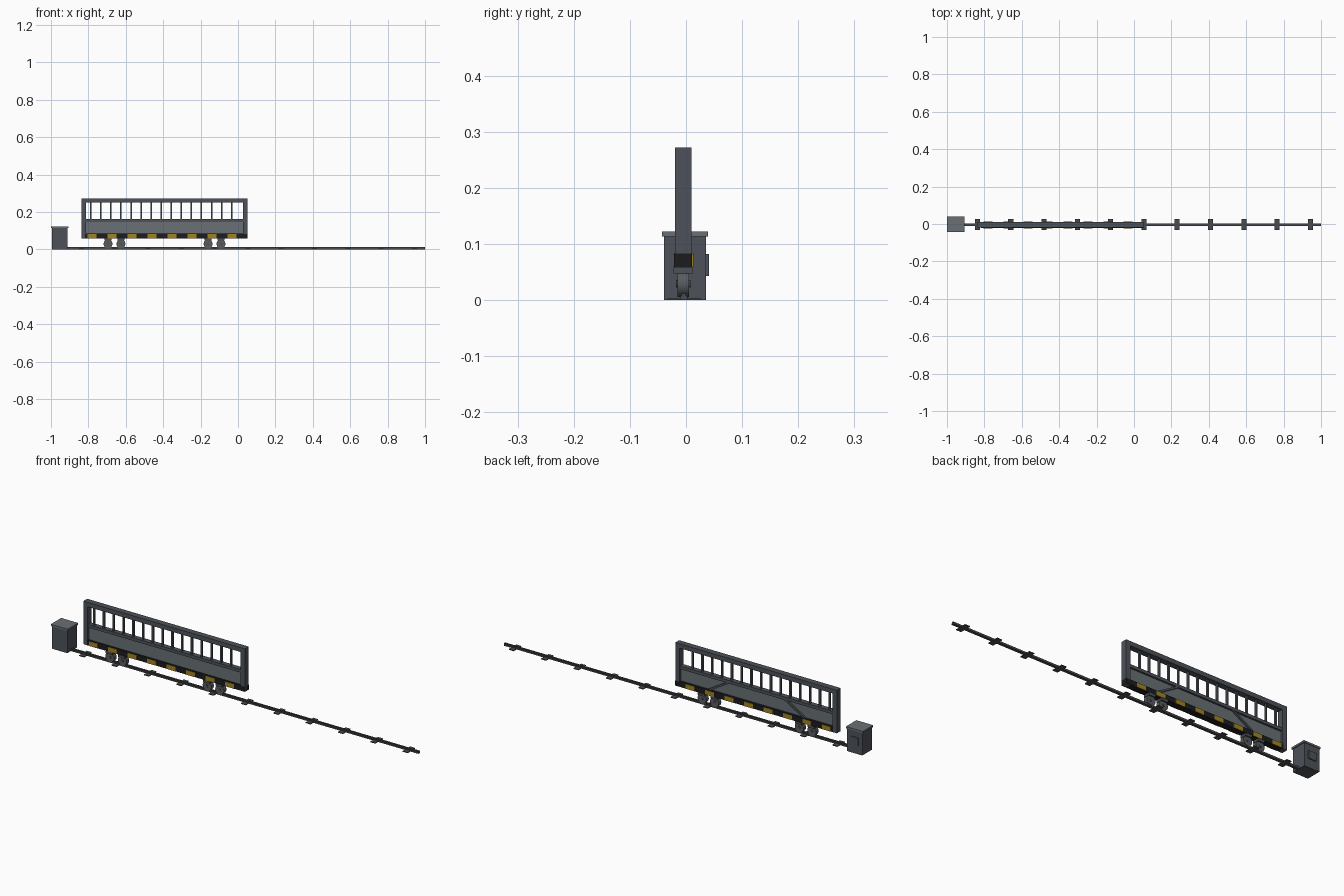
import bpy, bmesh, math
from mathutils import Matrix

if "Cube" in bpy.data.objects:
    bpy.data.objects.remove(bpy.data.objects["Cube"])


def material(name, rgb):
    m = bpy.data.materials.new(name)
    m.diffuse_color = (*rgb, 1)
    m.use_nodes = True
    m.node_tree.nodes["Principled BSDF"].inputs["Base Color"].default_value = m.diffuse_color
    return m


DARK = material("dark_steel", (0.075, 0.085, 0.10))
PANEL = material("panel_grey", (0.14, 0.16, 0.175))
YELLOW = material("warning_yellow", (0.36, 0.23, 0.015))
BLACK = material("warning_black", (0.012, 0.012, 0.014))
WHEEL = material("wheel_steel", (0.10, 0.105, 0.11))
RAIL = material("rail_steel", (0.07, 0.07, 0.075))


def finish(name, bm, mat):
    me = bpy.data.meshes.new(name)
    bm.to_mesh(me)
    bm.free()
    ob = bpy.data.objects.new(name, me)
    bpy.context.collection.objects.link(ob)
    me.materials.append(mat)
    return ob


def boxes(name, mat, *bounds):
    """One object made of boxes given as (x0, x1, y0, y1, z0, z1)."""
    bm = bmesh.new()
    for x0, x1, y0, y1, z0, z1 in bounds:
        bmesh.ops.create_cube(bm, size=1, matrix=Matrix.Translation(
            ((x0 + x1) / 2, (y0 + y1) / 2, (z0 + z1) / 2))
            @ Matrix.Diagonal((x1 - x0, y1 - y0, z1 - z0, 1)))
    return finish(name, bm, mat)


def prism(name, mat, profile, y0, y1):
    """Extrude an (x, z) outline along y."""
    bm = bmesh.new()
    face = bm.faces.new([bm.verts.new((x, y0, z)) for x, z in profile])
    new = bmesh.ops.extrude_face_region(bm, geom=[face])["geom"]
    bmesh.ops.translate(bm, vec=(0, y1 - y0, 0),
                        verts=[v for v in new if isinstance(v, bmesh.types.BMVert)])
    bmesh.ops.recalc_face_normals(bm, faces=bm.faces)
    return finish(name, bm, mat)


def discs(name, mat, xs, z, radius, y0, y1, sides=16):
    bm = bmesh.new()
    for x in xs:
        bmesh.ops.create_cone(
            bm, cap_ends=True, segments=sides, radius1=radius, radius2=radius, depth=y1 - y0,
            matrix=Matrix.Translation((x, (y0 + y1) / 2, z)) @ Matrix.Rotation(math.pi / 2, 4, 'X'))
    ob = finish(name, bm, mat)
    for p in ob.data.polygons:
        p.use_smooth = len(p.vertices) == 4
    bpy.context.view_layer.objects.active = ob
    ob.select_set(True)
    bpy.ops.object.shade_smooth_by_angle()
    ob.select_set(False)


L, R = -0.837, 0.052      # gate ends
F, B = -0.02, 0.01        # gate front and back

# Ground rail with its sleepers
boxes("ground_rail", RAIL, (-0.92, 1.0, -0.011, 0.003, 0.0, 0.007),
      (-0.92, 1.0, -0.008, 0.0, 0.007, 0.012))
boxes("rail_sleepers", RAIL, *[(x - 0.0135, x + 0.0135, -0.033, 0.026, 0.0, 0.004)
                               for x in [-0.837 + 0.178 * i for i in range(11)]])

# Gate frame
boxes("gate_frame", DARK,
      (L, L + 0.024, F, B, 0.058, 0.25), (R - 0.024, R, F, B, 0.058, 0.25),
      (L, R, F, B, 0.25, 0.272),
      (L + 0.024, R - 0.024, F + 0.003, B - 0.002, 0.146, 0.161))
# Lower sheet panel
boxes("lower_panel", PANEL, (L + 0.024, R - 0.024, -0.011, -0.001, 0.084, 0.146))
# Upright bars
boxes("upright_bars", DARK, *[(x - 0.004, x + 0.004, -0.010, 0.0, 0.161, 0.25)
                              for x in [-0.787 + 0.0538 * i for i in range(15)]])
# Diagonal braces on the back of the panel
for side, (low, high) in {"left": (-0.655, -0.55), "right": (-0.13, -0.235)}.items():
    prism(f"{side}_brace", DARK, [(low - 0.009, 0.084), (low + 0.009, 0.084),
                                  (high + 0.009, 0.146), (high - 0.009, 0.146)], -0.002, 0.007)

# Warning beam with yellow blocks on both faces
boxes("warning_beam", BLACK, (L + 0.024, R - 0.024, F, B, 0.058, 0.084),
      (L + 0.02, R, F - 0.001, B + 0.001, 0.059, 0.083))
boxes("warning_blocks", YELLOW, *[(x, x + 0.049, F - 0.003, B + 0.003, 0.059, 0.082)
                                  for x in [-0.805 + 0.107 * i for i in range(8)]])

# Wheel carriages: pairs of wheels, axles and a mounting plate
for side, cx in (("left", -0.6605), ("right", -0.1255)):
    xs = [cx - 0.0345, cx + 0.0345]
    discs(f"{side}_wheels", WHEEL, xs, 0.029, 0.024, -0.015, 0.005)
    discs(f"{side}_axles", DARK, xs, 0.029, 0.007, -0.018, 0.008, 10)
    boxes(f"{side}_wheel_mounts", DARK,
          *[(x - 0.018, x + 0.018, -0.022, 0.012, 0.047, 0.058) for x in xs])

# Motor cabinet
boxes("cabinet_body", DARK, (-0.995, -0.912, -0.039, 0.036, 0.0, 0.113))
boxes("cabinet_lid", PANEL, (-1.0, -0.907, -0.043, 0.039, 0.113, 0.122))
boxes("cabinet_hatch", DARK, (-0.974, -0.933, 0.036, 0.041, 0.043, 0.082))
